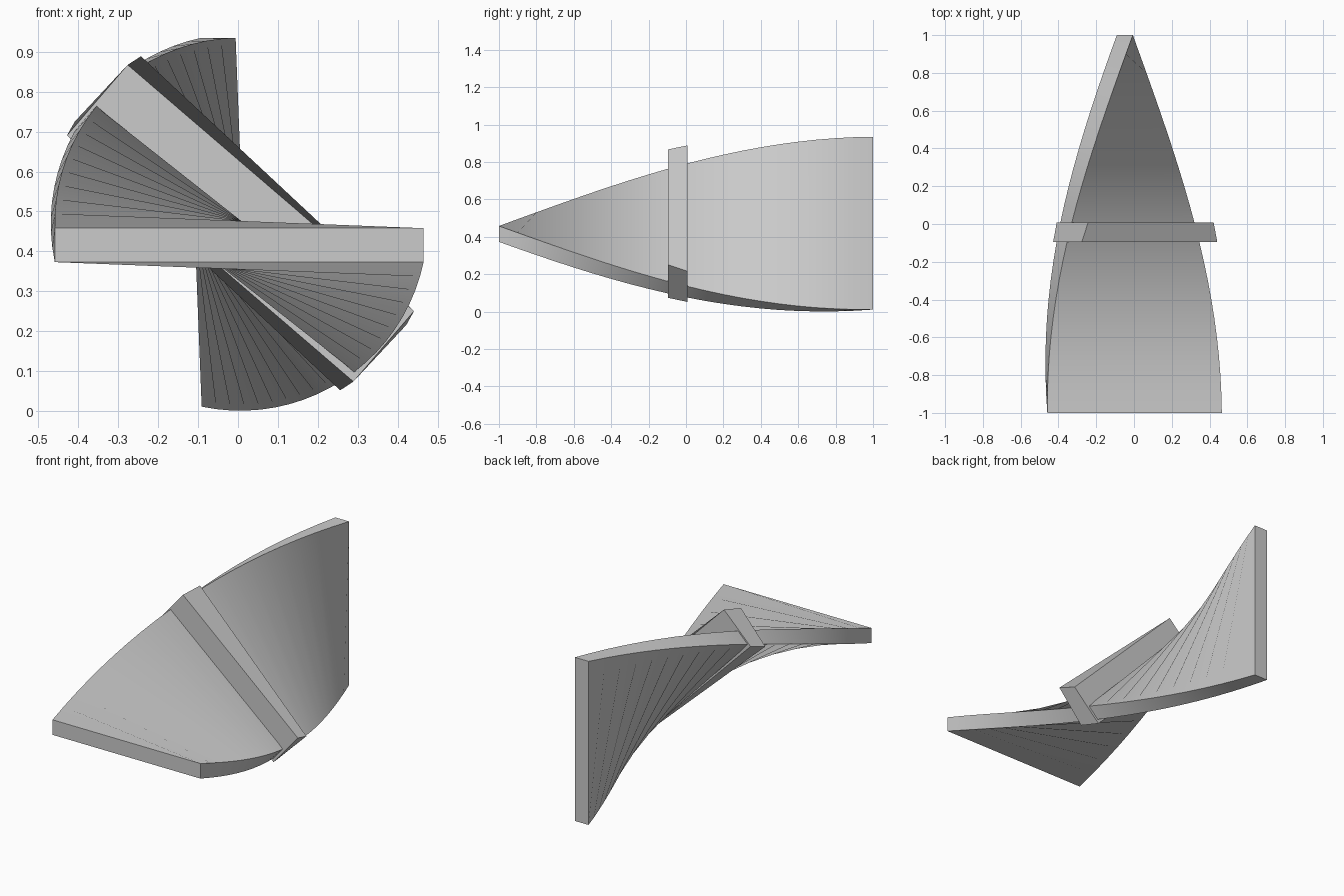
import bpy, bmesh
from math import pi, sin, cos, radians

if "Cube" in bpy.data.objects:
    bpy.data.objects.remove(bpy.data.objects["Cube"])

CX, CZ = 0.006, 0.470   # twist axis, running along y


def twisted_bar(name, x0, x1, z0, z1, y0, y1, steps):
    """Rectangular bar along y, turned a quarter turn between y=-1 and y=1."""
    bm = bmesh.new()
    rings = []
    for i in range(steps + 1):
        y = y0 + (y1 - y0) * i / steps
        a = (y + 1) * pi / 4
        rings.append([bm.verts.new((CX + x * cos(a) + z * sin(a), y,
                                    CZ - x * sin(a) + z * cos(a)))
                      for x, z in ((x0, z0), (x1, z0), (x1, z1), (x0, z1))])
    for r, s in zip(rings, rings[1:]):
        for k in range(4):
            n = (k + 1) % 4
            bm.faces.new((r[k], r[n], s[n], s[k]))
    bm.faces.new(rings[0])
    bm.faces.new(rings[-1][::-1])
    bmesh.ops.recalc_face_normals(bm, faces=bm.faces)
    me = bpy.data.meshes.new(name)
    bm.to_mesh(me)
    bm.free()
    ob = bpy.data.objects.new(name, me)
    bpy.context.collection.objects.link(ob)
    bpy.ops.object.select_all(action='DESELECT')
    ob.select_set(True)
    bpy.context.view_layer.objects.active = ob
    bpy.ops.object.shade_smooth_by_angle(angle=radians(30))
    return ob


# Twisted plate, flat at the front and upright at the back
twisted_bar("twisted_plate", -0.465, 0.459, -0.097, -0.012, -1, 1, 20)

# Thicker band around the middle, following the twist
twisted_bar("middle_band", -0.473, 0.473, -0.116, 0.117, -0.096, 0.008, 1)
